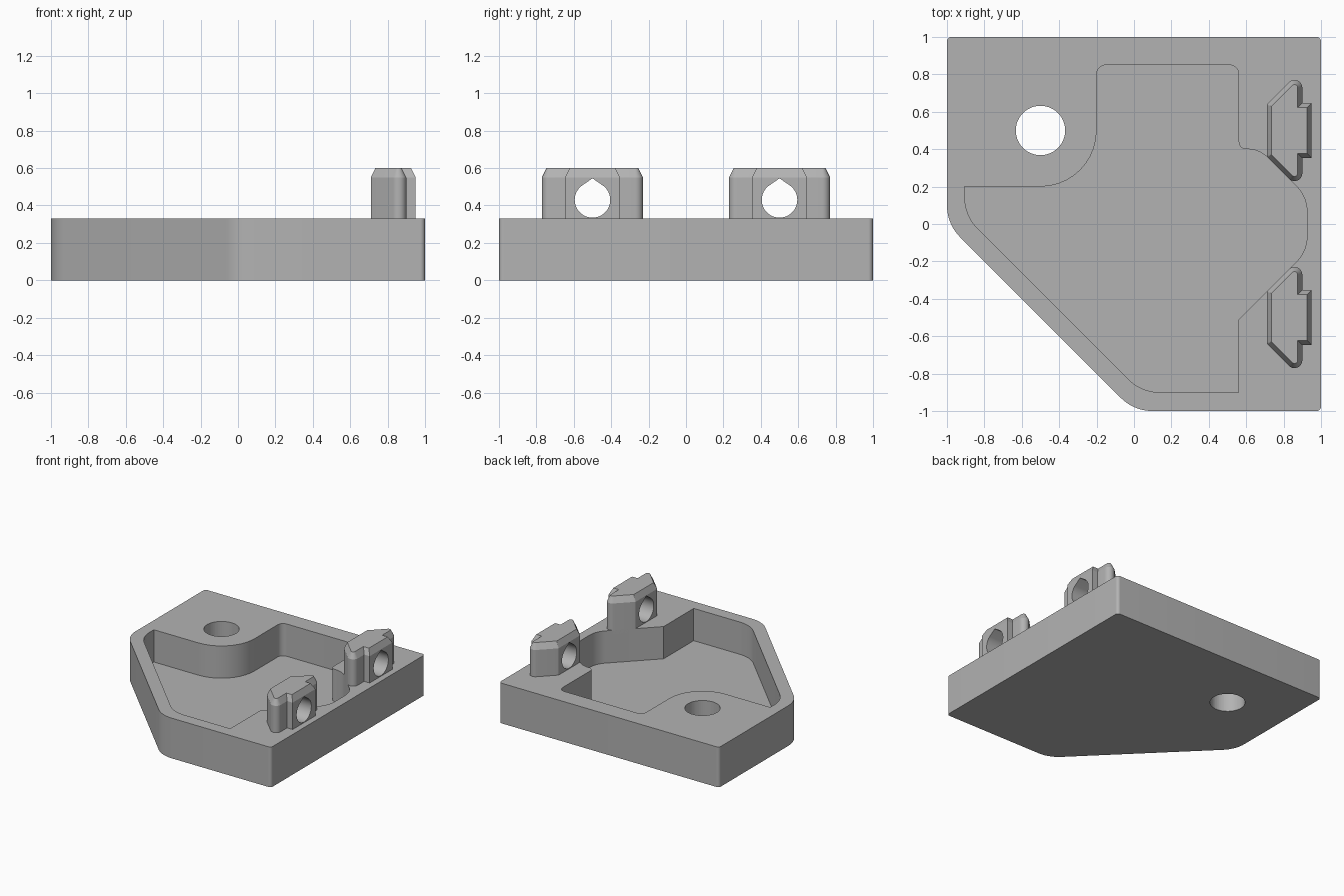
import bpy, bmesh, math
from mathutils import Vector

cube = bpy.data.objects.get("Cube")
if cube:
    bpy.data.objects.remove(cube, do_unlink=True)

grey = bpy.data.materials.new("plain grey")
grey.use_nodes = True
grey.diffuse_color = (0.45, 0.45, 0.45, 1)
grey.node_tree.nodes["Principled BSDF"].inputs["Base Color"].default_value = (0.45, 0.45, 0.45, 1)


def rounded(corners, steps=10):
    """Outline from (x, y, radius) corners, each replaced by a tangent arc."""
    out = []
    for i, (x, y, r) in enumerate(corners):
        p = Vector((x, y))
        if r == 0:
            out.append(p)
            continue
        a = (Vector(corners[i - 1][:2]) - p).normalized()
        b = (Vector(corners[(i + 1) % len(corners)][:2]) - p).normalized()
        half = a.angle(b) / 2
        centre = p + (a + b).normalized() * (r / math.sin(half))
        start = p + a * (r / math.tan(half)) - centre
        end = p + b * (r / math.tan(half)) - centre
        sweep = start.angle(end)
        for k in range(steps + 1):
            t = k / steps
            out.append(centre + (start * math.sin((1 - t) * sweep)
                                 + end * math.sin(t * sweep)) / math.sin(sweep))
    return out


def prism(name, outline, low, high, chamfer=None, along_x=False):
    """Extrude an outline; chamfer is the (inset, height) of the top edge."""
    bm = bmesh.new()
    face = bm.faces.new([bm.verts.new((low, p.x, p.y) if along_x else (p.x, p.y, low))
                         for p in outline])
    geom = bmesh.ops.extrude_face_region(bm, geom=[face], use_keep_orig=True)["geom"]
    move = Vector((high - low, 0, 0)) if along_x else Vector((0, 0, high - low))
    for v in geom:
        if isinstance(v, bmesh.types.BMVert):
            v.co += move
    bmesh.ops.recalc_face_normals(bm, faces=bm.faces)
    if chamfer:
        bm.normal_update()
        top = max(bm.faces, key=lambda f: f.calc_center_median().z)
        bmesh.ops.inset_region(bm, faces=[top], thickness=chamfer[0],
                               use_even_offset=True)
        for v in top.verts:
            v.co.z += chamfer[1]
    mesh = bpy.data.meshes.new(name)
    bm.to_mesh(mesh)
    bm.free()
    mesh.materials.append(grey)
    obj = bpy.data.objects.new(name, mesh)
    bpy.context.collection.objects.link(obj)
    return obj


def cut(target, cutter):
    cutter.hide_render = True
    mod = target.modifiers.new(cutter.name, 'BOOLEAN')
    mod.operation, mod.solver, mod.object = 'DIFFERENCE', 'EXACT', cutter
    bpy.ops.object.select_all(action='DESELECT')
    bpy.context.view_layer.objects.active = target
    target.select_set(True)
    bpy.ops.object.modifier_apply(modifier=mod.name)
    bpy.data.objects.remove(cutter, do_unlink=True)
    bpy.ops.object.shade_smooth_by_angle(angle=math.radians(25))


def circle(x, y, r, n=64):
    return [Vector((x + r * math.cos(2 * math.pi * k / n),
                    y + r * math.sin(2 * math.pi * k / n))) for k in range(n)]


# Base block with one corner cut off
base = prism("base_block", rounded([
    (-1, 1, .025), (-1, 0, .24), (0, -1, .24), (1, -1, .025), (1, 1, .025)]), 0, .33)

# Open pocket
cut(base, prism("pocket_cutter", rounded([
    (-.2, .85, .05), (-.2, .2, .3), (-.905, .2, 0), (-.905, .045, .24),
    (.04, -.9, .24), (.56, -.9, 0), (.56, -.51, 0), (.925, -.145, .19),
    (.925, .145, .19), (.67, .4, .15), (.56, .4, .04), (.56, .85, .05)]), .065, .5))

# Screw hole
cut(base, prism("screw_hole_cutter", circle(-.5, .5, .132), -.1, .5))

# Two upright lugs with drop-shaped cross holes
half = [(.95, .147, 0), (.9, .147, 0), (.9, .33, .042), (.71, .14, .02)]
for name, y in (("back_lug", .5), ("front_lug", -.5)):
    profile = half + [(px, -py, r) for px, py, r in reversed(half)]
    lug = prism(name, rounded([(px, py + y, r) for px, py, r in profile]),
                .3, .55, chamfer=(.025, .05))
    drop = [p for p in circle(y, .43, .095) if p.y < .43 + .095 * .83]
    tip = max(range(len(drop)), key=lambda i: drop[i].y if drop[i].x > y else -1)
    drop.insert(tip + 1, Vector((y, .545)))
    cut(lug, prism("cross_hole_cutter", drop, .5, 1.2, along_x=True))
